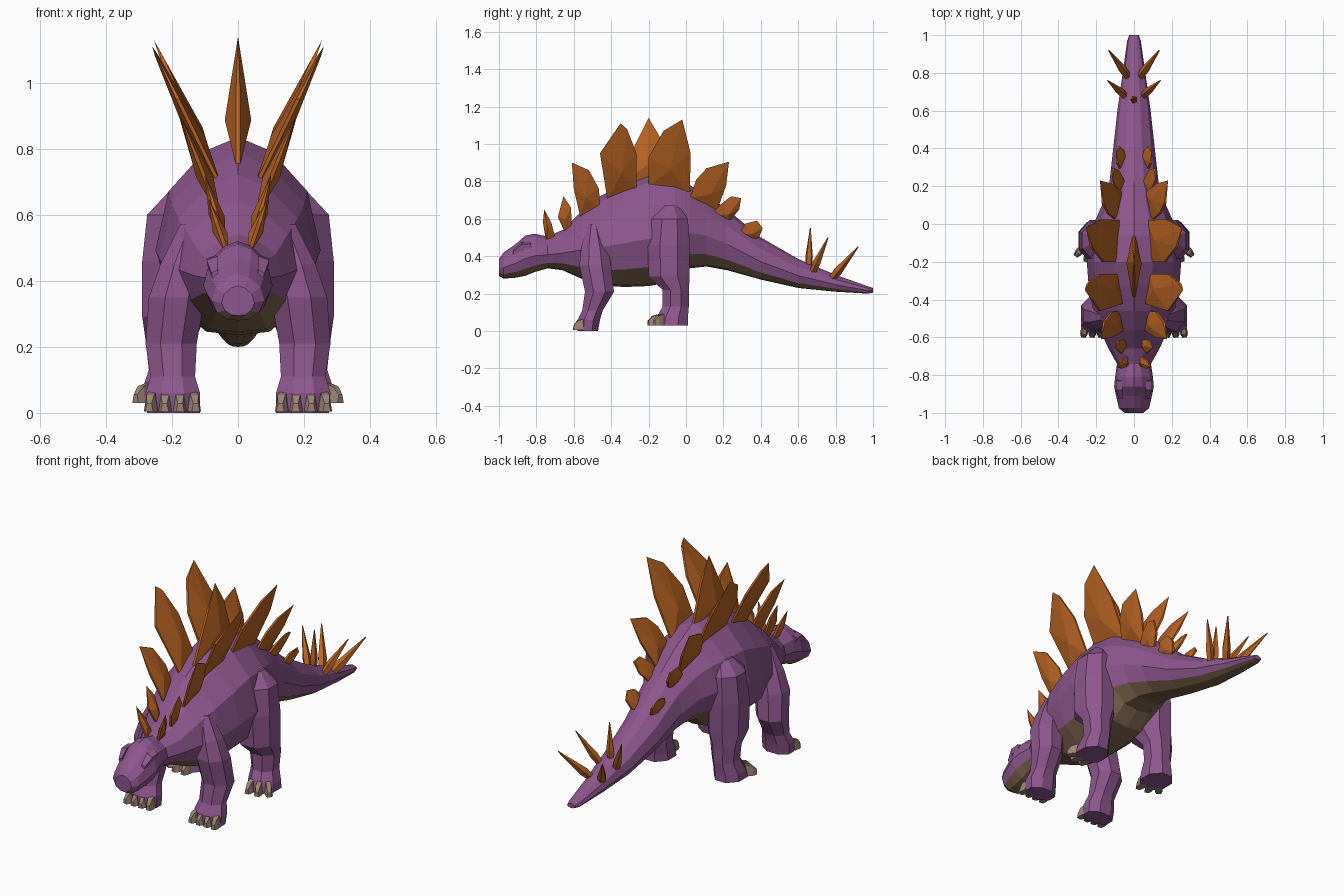
import bpy, bmesh, math
from mathutils import Vector


def mat(name, rgb):
    m = bpy.data.materials.new(name)
    m.diffuse_color = (*rgb, 1)
    return m


PURPLE = mat("purple skin", (0.27, 0.095, 0.27))
BELLY = mat("brown belly", (0.22, 0.135, 0.08))
ORANGE = mat("orange plate", (0.50, 0.13, 0.018))
CLAW = mat("pale claw", (0.33, 0.23, 0.18))


def finish(name, bm, mats, mirror=False):
    bmesh.ops.recalc_face_normals(bm, faces=bm.faces[:])
    me = bpy.data.meshes.new(name)
    bm.to_mesh(me)
    bm.free()
    for m in mats:
        me.materials.append(m)
    ob = bpy.data.objects.new(name, me)
    bpy.context.collection.objects.link(ob)
    if mirror:
        ob.modifiers.new("mirror", 'MIRROR').use_mirror_merge = False
    return ob


def loft(bm, rings, belly_sides=()):
    """Skin a list of closed rings, with caps at both ends."""
    vs = [[bm.verts.new(p) for p in r] for r in rings]
    n = len(vs[0])
    for a, b in zip(vs, vs[1:]):
        for i in range(n):
            j = (i + 1) % n
            f = bm.faces.new((a[i], a[j], b[j], b[i]))
            f.material_index = 1 if i in belly_sides else 0
    bm.faces.new(vs[0])
    bm.faces.new(vs[-1])


# Body: one skin from snout to tail tip (y, top z, bottom z, half width)
HALF = [(0.40, 0.86), (0.84, 0.45), (1.0, -0.15), (0.80, -0.66), (0.40, -0.96)]
SECTION = [(0, 1)] + HALF + [(0, -1)] + [(-x, z) for x, z in reversed(HALF)]
BODY = [
    (-1.0, 0.385, 0.295, 0.05), (-0.975, 0.42, 0.28, 0.08),
    (-0.91, 0.465, 0.285, 0.095), (-0.86, 0.51, 0.295, 0.105),
    (-0.81, 0.52, 0.315, 0.10), (-0.74, 0.505, 0.335, 0.09),
    (-0.66, 0.54, 0.325, 0.135), (-0.56, 0.64, 0.28, 0.18),
    (-0.46, 0.72, 0.245, 0.215), (-0.33, 0.785, 0.235, 0.24),
    (-0.20, 0.835, 0.24, 0.25), (-0.06, 0.82, 0.265, 0.235),
    (0.02, 0.78, 0.335, 0.205), (0.11, 0.73, 0.345, 0.165),
    (0.22, 0.65, 0.325, 0.13), (0.40, 0.50, 0.275, 0.11),
    (0.60, 0.385, 0.23, 0.088), (0.80, 0.30, 0.21, 0.06),
    (0.97, 0.24, 0.20, 0.036), (1.0, 0.23, 0.205, 0.025)]
bm = bmesh.new()
loft(bm, [[(x * w, y, (t + b) / 2 + z * (t - b) / 2) for x, z in SECTION]
          for y, t, b, w in BODY], belly_sides=(4, 5, 6, 7))
finish("body", bm, [PURPLE, BELLY])


# Legs: eight-sided lofts (z, y front, y back, x inner, x outer)
def leg(name, rows):
    k = 1 / math.cos(math.pi / 8)
    rings = []
    for z, y0, y1, x0, x1 in rows:
        ring = []
        for i in range(8):
            a = (i + 0.5) * math.pi / 4
            ring.append(((x0 + x1) / 2 + k * math.cos(a) * (x1 - x0) / 2,
                         (y0 + y1) / 2 + k * math.sin(a) * (y1 - y0) / 2, z))
        rings.append(ring)
    bm = bmesh.new()
    loft(bm, rings)
    return finish(name, bm, [PURPLE], True)


leg("front_leg", [
    (0.0, -0.58, -0.47, 0.115, 0.275), (0.06, -0.58, -0.46, 0.115, 0.28),
    (0.11, -0.555, -0.445, 0.13, 0.265), (0.21, -0.54, -0.385, 0.125, 0.28),
    (0.35, -0.57, -0.40, 0.10, 0.27), (0.45, -0.56, -0.42, 0.09, 0.235),
    (0.57, -0.525, -0.465, 0.08, 0.175)])
leg("hind_leg", [
    (0.03, -0.17, 0.01, 0.14, 0.295), (0.07, -0.16, 0.01, 0.14, 0.29),
    (0.13, -0.125, 0.015, 0.14, 0.27), (0.22, -0.125, 0.015, 0.13, 0.28),
    (0.29, -0.20, 0.02, 0.10, 0.29), (0.46, -0.205, 0.02, 0.10, 0.29),
    (0.60, -0.185, 0.01, 0.10, 0.275), (0.67, -0.13, -0.04, 0.10, 0.21)])


# Claws: tapered blocks pointing along a heading
def claws(name, spots, length):
    bm = bmesh.new()
    for x, y, z, ang in spots:
        d = Vector((math.sin(ang), -math.cos(ang), 0))
        s = Vector((math.cos(ang), math.sin(ang), 0))
        c = Vector((x, y, z))
        rings = []
        for t, w, lo, hi in ((0, 0.02, 0, 0.06), (0.6, 0.02, 0, 0.05), (1, 0.012, 0.0, 0.025)):
            p = c + d * length * t
            rings.append([p + s * u * w + Vector((0, 0, h))
                          for u, h in ((-1, lo), (1, lo), (0.6, hi), (-0.6, hi))])
        loft(bm, rings)
    finish(name, bm, [CLAW], True)


claws("front_claws", [(0.137 + i * 0.041, -0.552, 0.004, (i - 1.5) * 0.12) for i in range(4)], 0.05)
claws("hind_claws", [(0.19, -0.145, 0.03, 0.1), (0.235, -0.145, 0.03, 0.35),
                     (0.272, -0.125, 0.03, 0.7)], 0.06)


# Back plates: leaf outline in (y, z), leaning out from x0 at base to x1 at tip
def plate(name, outline, x0, x1, thick, mirror=True):
    zs = [z for _, z in outline]
    lo, hi = min(zs), max(zs)
    cy = sum(y for y, _ in outline) / len(outline)
    cz = lo + (hi - lo) * 0.35

    def place(y, z, off=0):
        return (x0 + (x1 - x0) * (z - lo) / (hi - lo) + off, y, z)

    bm = bmesh.new()
    rim = []
    for side in (-1, 1):
        rim.append([bm.verts.new(place(y, z, side * 0.006 * (z < hi))) for y, z in outline])
    n = len(outline)
    for side, r in zip((-1, 1), rim):
        c = bm.verts.new(place(cy, cz, side * thick))
        for i in range(n):
            bm.faces.new((r[i], r[(i + 1) % n], c))
    for i in range(n):
        j = (i + 1) % n
        bm.faces.new((rim[0][i], rim[0][j], rim[1][j], rim[1][i]))
    bmesh.ops.remove_doubles(bm, verts=bm.verts[:], dist=1e-5)
    finish(name, bm, [ORANGE], mirror)


plate("neck_plate_1", [(-0.75, 0.49), (-0.765, 0.58), (-0.758, 0.65), (-0.72, 0.58), (-0.70, 0.50)],
      0.035, 0.09, 0.022)
plate("neck_plate_2", [(-0.65, 0.53), (-0.685, 0.61), (-0.655, 0.72), (-0.615, 0.66), (-0.61, 0.55)],
      0.045, 0.10, 0.024)
plate("shoulder_plate", [(-0.565, 0.61), (-0.60, 0.76), (-0.61, 0.90), (-0.52, 0.86), (-0.465, 0.76),
                         (-0.46, 0.66)], 0.06, 0.175, 0.026)
plate("back_plate_1", [(-0.42, 0.70), (-0.46, 0.95), (-0.35, 1.11), (-0.315, 1.08), (-0.265, 0.95),
                       (-0.265, 0.76)], 0.06, 0.26, 0.028)
plate("centre_plate", [(-0.39, 0.75), (-0.28, 0.98), (-0.20, 1.14), (-0.13, 1.02), (-0.05, 0.78)],
      0, 0, 0.04, False)
plate("back_plate_2", [(-0.20, 0.77), (-0.20, 0.93), (-0.12, 1.07), (-0.02, 1.13), (0.025, 0.95),
                       (0.02, 0.72)], 0.07, 0.255, 0.028)
plate("hip_plate", [(0.02, 0.71), (0.055, 0.81), (0.11, 0.87), (0.23, 0.905), (0.215, 0.78),
                    (0.165, 0.64)], 0.065, 0.18, 0.026)
plate("tail_plate_1", [(0.13, 0.62), (0.19, 0.68), (0.24, 0.72), (0.295, 0.71), (0.285, 0.65),
                       (0.22, 0.57)], 0.05, 0.115, 0.024)
plate("tail_plate_2", [(0.28, 0.52), (0.32, 0.575), (0.38, 0.59), (0.41, 0.55), (0.39, 0.50),
                       (0.34, 0.48)], 0.05, 0.095, 0.022)


# Tail spikes: slim five-sided cones from base to tip
def spike(name, base, tip, r, mirror=True):
    base, tip = Vector(base), Vector(tip)
    q = (tip - base).to_track_quat('Z', 'Y')
    bm = bmesh.new()
    rings = []
    for t, s in ((0, 0.8), (0.3, 1), (1, 0.12)):
        rings.append([base.lerp(tip, t) + q @ Vector((math.cos(a) * r * s, math.sin(a) * r * s, 0))
                      for a in (i * math.tau / 5 for i in range(5))])
    loft(bm, rings)
    finish(name, bm, [ORANGE], mirror)


spike("centre_tail_spike", (0, 0.655, 0.33), (0, 0.665, 0.55), 0.021, False)
spike("inner_tail_spike", (0.045, 0.675, 0.31), (0.14, 0.76, 0.50), 0.022)
spike("outer_tail_spike", (0.025, 0.77, 0.27), (0.135, 0.92, 0.45), 0.024)

# Brow ridges over the eyes
bm = bmesh.new()
loft(bm, [[(0.06, y, z), (0.06 + w, y, z - 0.012), (0.055 + w, y + 0.004, z - 0.04), (0.06, y, z - 0.05)]
          for y, z, w in ((-0.925, 0.435, 0.02), (-0.88, 0.475, 0.035), (-0.83, 0.48, 0.035))])
finish("brow", bm, [PURPLE], True)
